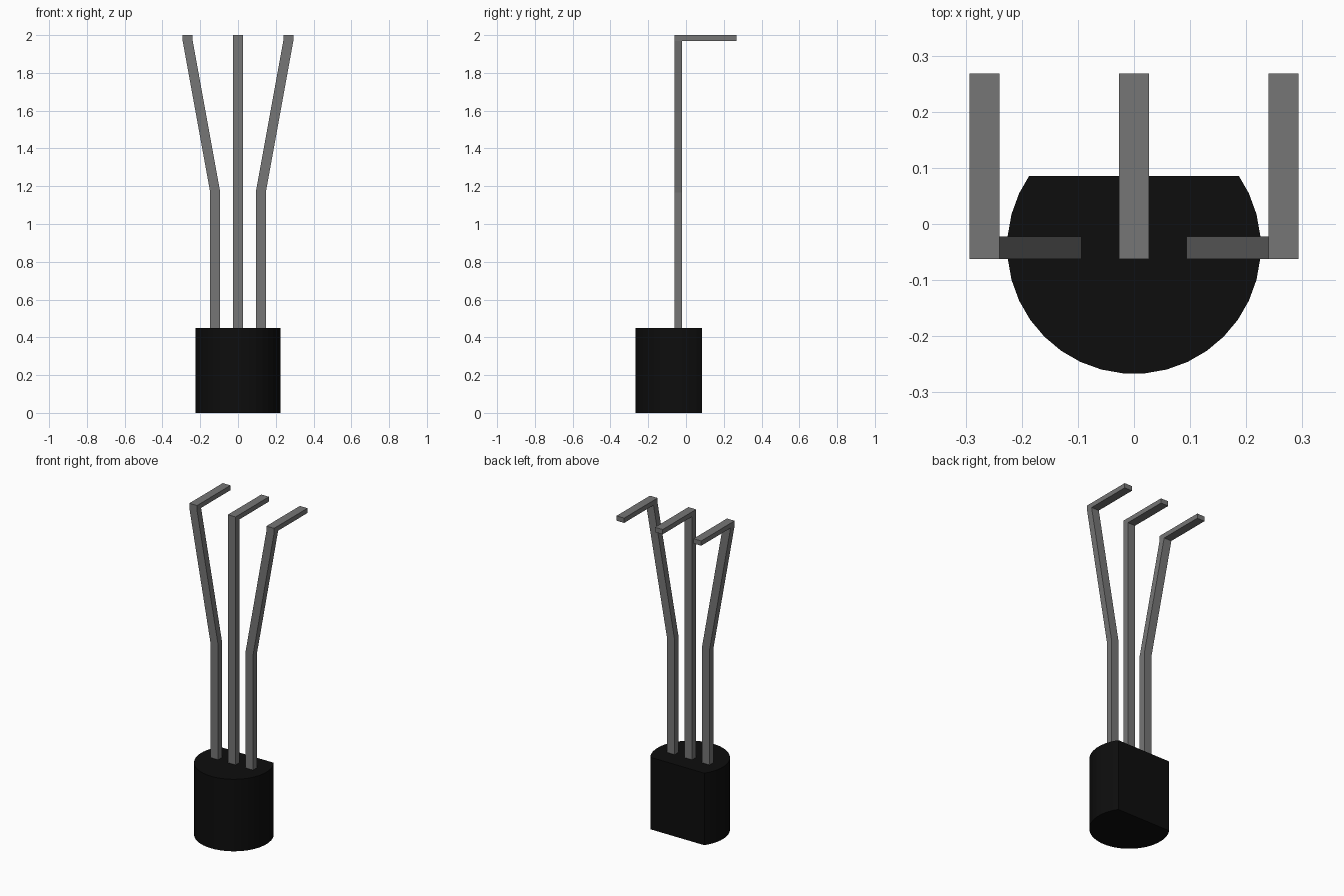
import bpy, bmesh, math
from mathutils import Vector

cube = bpy.data.objects.get("Cube")
if cube:
    bpy.data.objects.remove(cube)


def material(name, value, roughness):
    m = bpy.data.materials.new(name)
    m.use_nodes = True
    color = (value, value, value, 1)
    m.diffuse_color = color
    bsdf = m.node_tree.nodes["Principled BSDF"]
    bsdf.inputs["Base Color"].default_value = color
    bsdf.inputs["Roughness"].default_value = roughness
    return m


def finish(bm, name, mat):
    bmesh.ops.recalc_face_normals(bm, faces=bm.faces)
    mesh = bpy.data.meshes.new(name)
    bm.to_mesh(mesh)
    bm.free()
    mesh.materials.append(mat)
    obj = bpy.data.objects.new(name, mesh)
    bpy.context.collection.objects.link(obj)
    return obj


def extrude(bm, face, offset):
    """Extrude one face by an offset and return the new end face."""
    out = bmesh.ops.extrude_discrete_faces(bm, faces=[face])["faces"][0]
    bmesh.ops.translate(bm, verts=out.verts, vec=Vector(offset))
    return out


black = material("black plastic", 0.004, 0.6)
grey = material("grey metal", 0.18, 0.5)

# Body: 36-sided cylinder with a flat cut along the back
R, CY, FLAT, BODY_H = 0.226, -0.041, 0.0857, 0.45
bm = bmesh.new()
ring = []
for i in range(36):
    a = math.radians(5 + 10 * i)
    ring.append(bm.verts.new((R * math.cos(a), CY + R * math.sin(a), 0)))
base = bm.faces.new(ring)
up = bmesh.ops.extrude_face_region(bm, geom=[base])["geom"]
bmesh.ops.translate(bm, verts=[v for v in up if isinstance(v, bmesh.types.BMVert)],
                    vec=(0, 0, BODY_H))
cut = bmesh.ops.bisect_plane(bm, geom=bm.verts[:] + bm.edges[:] + bm.faces[:],
                             plane_co=(0, FLAT, 0), plane_no=(0, 1, 0),
                             clear_outer=True)["geom_cut"]
bmesh.ops.edgeloop_fill(bm, edges=[e for e in cut if isinstance(e, bmesh.types.BMEdge)])
finish(bm, "body", black)

# Pins: upright strip, optional outward slant, then a tab bent to the back
HALF_W, Y0, Y1, TAB_END = 0.0265, -0.062, -0.022, 0.268
KNEE, TAB_Z, TOP = 1.167, 1.97, 2.0


def pin(name, x, spread):
    bm = bmesh.new()
    corners = [(x - HALF_W, Y0), (x + HALF_W, Y0), (x + HALF_W, Y1), (x - HALF_W, Y1)]
    z0 = BODY_H - 0.01
    face = bm.faces.new([bm.verts.new((cx, cy, z0)) for cx, cy in corners])
    bottom_copy = face.copy()
    steps = [(0, KNEE - z0), (spread, TAB_Z - KNEE), (0, TOP - TAB_Z)]
    for dx, dz in steps:
        face = extrude(bm, face, (dx, 0, dz))
    # Back side of the last step carries the tab
    bm.normal_update()
    back = max((f for f in bm.faces if f.calc_center_median().z > TAB_Z + 0.005),
               key=lambda f: f.calc_center_median().y)
    extrude(bm, back, (0, TAB_END - Y1, 0))
    bmesh.ops.remove_doubles(bm, verts=bm.verts, dist=1e-5)
    return finish(bm, name, grey)


pin("middle_pin", 0, 0)
for side, s in (("left", 1), ("right", -1)):
    pin(side + "_pin", s * 0.1205, s * 0.146)
